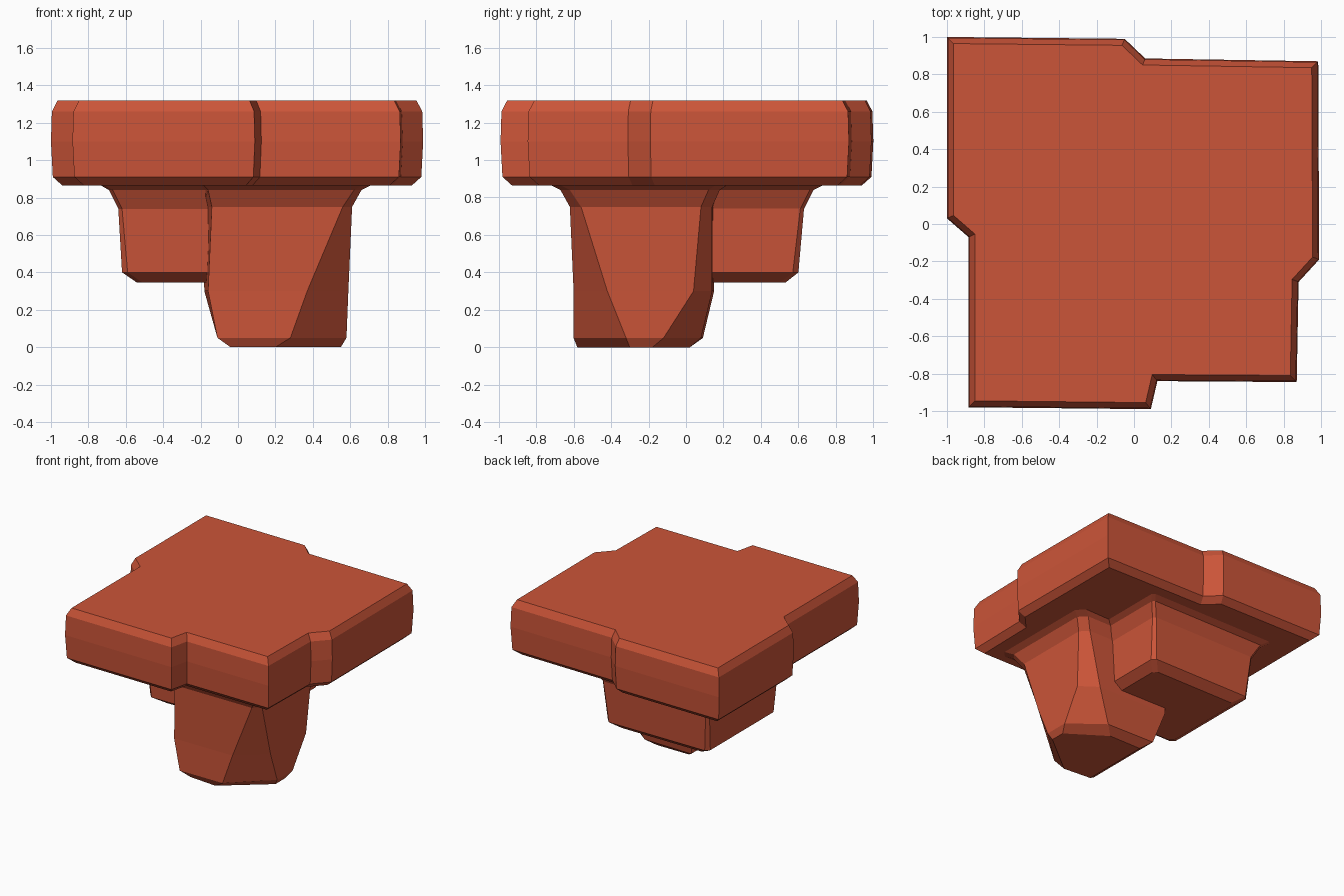
import bpy, bmesh
from mathutils import Vector

if "Cube" in bpy.data.objects:
    bpy.data.objects.remove(bpy.data.objects["Cube"])

mat = bpy.data.materials.new("brick red")
mat.diffuse_color = (0.60, 0.09, 0.04, 1)
mat.use_nodes = True
mat.node_tree.nodes["Principled BSDF"].inputs["Base Color"].default_value = mat.diffuse_color


def inset(poly, d):
    """Move every side of a counter-clockwise outline inward by d."""
    out = []
    n = len(poly)
    for i in range(n):
        p, q, r = (Vector(poly[j % n]) for j in (i - 1, i, i + 1))
        e1, e2 = (q - p).normalized(), (r - q).normalized()
        n1, n2 = Vector((-e1.y, e1.x)), Vector((-e2.y, e2.x))
        out.append(tuple(q + (n1 + n2) * d / (1 + n1.dot(n2))))
    return out


def loft(name, rings):
    """Skin a stack of (z, outline) rings, capped at both ends."""
    bm = bmesh.new()
    loops = [[bm.verts.new((x, y, z)) for x, y in pts] for z, pts in rings]
    n = len(loops[0])
    for a, b in zip(loops, loops[1:]):
        for i in range(n):
            j = (i + 1) % n
            bm.faces.new((a[i], a[j], b[j], b[i]))
    bm.faces.new(loops[0][::-1])
    bm.faces.new(loops[-1])
    bmesh.ops.recalc_face_normals(bm, faces=bm.faces)
    me = bpy.data.meshes.new(name)
    bm.to_mesh(me)
    bm.free()
    me.materials.append(mat)
    ob = bpy.data.objects.new(name, me)
    bpy.context.collection.objects.link(ob)
    return ob


def chamfered(x0, x1, y0, y1, c):
    """Rectangle outline with cut corners."""
    return [(x0 + c, y0), (x1 - c, y0), (x1, y0 + c), (x1, y1 - c),
            (x1 - c, y1), (x0 + c, y1), (x0, y1 - c), (x0, y0 + c)]


# Top slab with stepped, pinwheel outline and worn edges
outline = [(-.885, -.98), (.09, -.99), (.125, -.84), (.87, -.845), (.88, -.31),
           (.99, -.19), (.985, .87), (.06, .885), (-.05, .99), (-1, 1),
           (-1, .03), (-.885, -.07)]
loft("top_slab", [(.865, inset(outline, .06)), (.91, inset(outline, .01)),
                  (1.1, outline), (1.26, inset(outline, .005)),
                  (1.318, inset(outline, .035))])

# Upper block hanging under the slab
loft("upper_block", [(.345, chamfered(-.54, .24, -.20, .53, .03)),
                     (.40, chamfered(-.62, .31, -.28, .60, .03)),
                     (.74, chamfered(-.64, .33, -.30, .63, .02)),
                     (.84, chamfered(-.69, .38, -.35, .68, .02)),
                     (.88, chamfered(-.76, .45, -.42, .76, .02))])

# Lower foot, its outer corners cut away more towards the ground
foot_rings = [
    (0, [(-.04, -.56), (.20, -.58), (.55, -.30), (.55, -.18), (.25, .02), (-.04, .02)]),
    (.05, [(-.11, -.60), (.28, -.60), (.58, -.32), (.58, -.12), (.32, .08), (-.11, .09)]),
    (.30, [(-.16, -.60), (.37, -.60), (.59, -.42), (.59, .04), (.45, .14), (-.18, .15)]),
    (.75, [(-.14, -.62), (.56, -.62), (.61, -.56), (.61, .08), (.55, .14), (-.19, .15)]),
    (.84, [(-.16, -.67), (.62, -.67), (.66, -.62), (.66, .12), (.60, .18), (-.20, .18)]),
    (.88, [(-.20, -.75), (.69, -.75), (.74, -.70), (.74, .18), (.68, .24), (-.20, .22)]),
]
loft("lower_foot", foot_rings)
